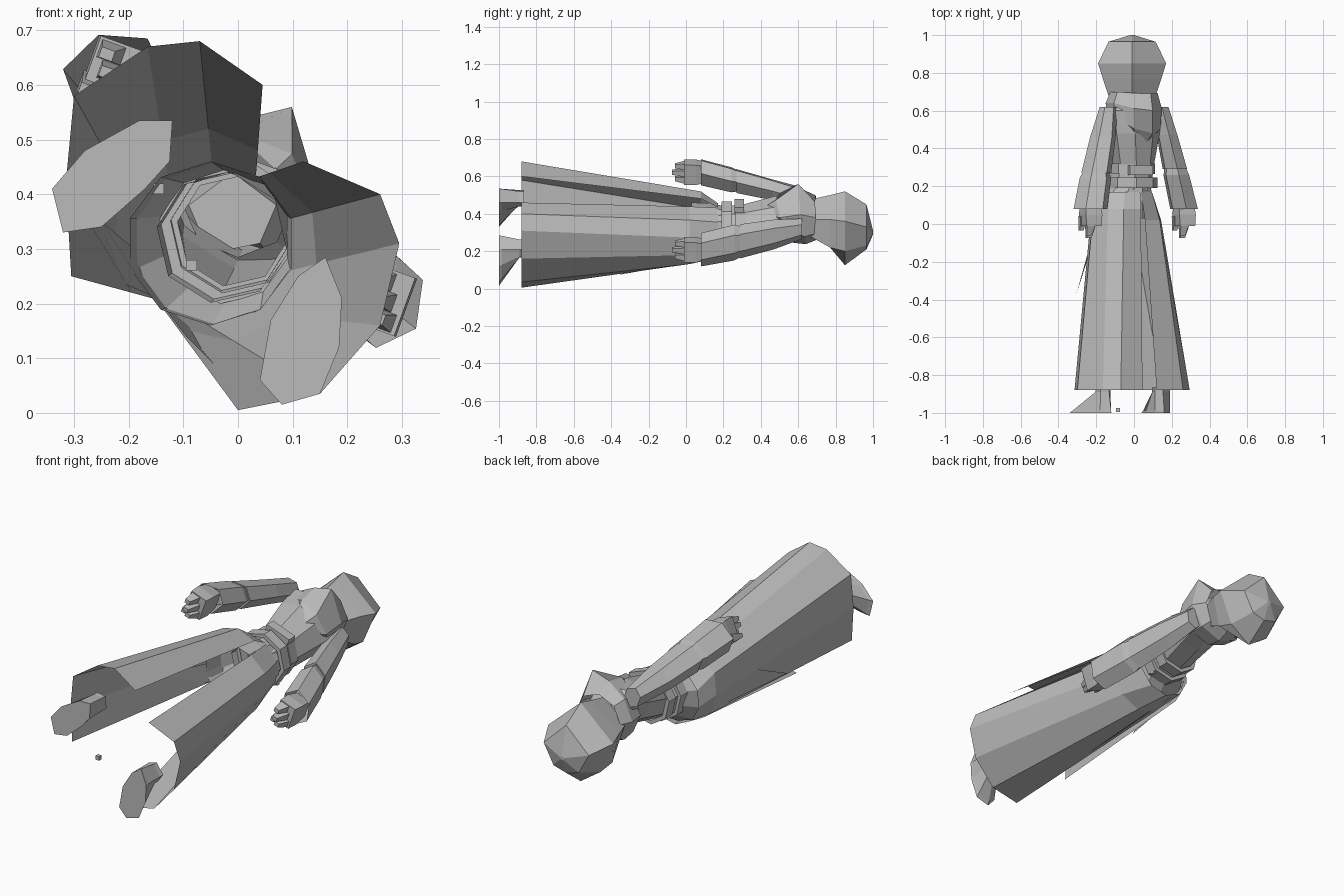
import bpy
import bmesh
from math import cos, sin, radians
from mathutils import Vector

cube = bpy.data.objects.get("Cube")
if cube:
    bpy.data.objects.remove(cube, do_unlink=True)

GREY = (0.5, 0.5, 0.5, 1)
cloth = bpy.data.materials.new("plain grey")
cloth.use_nodes = True
cloth.diffuse_color = GREY
shader = next(n for n in cloth.node_tree.nodes if n.type == 'BSDF_PRINCIPLED')
shader.inputs["Base Color"].default_value = GREY


def loft(name, rings, closed=True, start=True, end=True):
    """Skin a list of equal point rings with flat faces."""
    bm = bmesh.new()
    rows = [[bm.verts.new(p) for p in ring] for ring in rings]
    n = len(rows[0])
    for a, b in zip(rows, rows[1:]):
        for i in range(n if closed else n - 1):
            j = (i + 1) % n
            bm.faces.new((a[i], a[j], b[j], b[i]))
    if closed and start:
        bm.faces.new(rows[0][::-1])
    if closed and end:
        bm.faces.new(rows[-1])
    bmesh.ops.recalc_face_normals(bm, faces=bm.faces[:])
    mesh = bpy.data.meshes.new(name)
    bm.to_mesh(mesh)
    bm.free()
    mesh.materials.append(cloth)
    obj = bpy.data.objects.new(name, mesh)
    bpy.context.collection.objects.link(obj)
    return obj


def oval(x, y, z, rx, rz, tilt=0, n=8, phase=0.5):
    """Oval ring across the body axis, turned by tilt degrees."""
    t = radians(tilt)
    points = []
    for i in range(n):
        a = radians(360 * (i + phase) / n)
        u, v = rx * cos(a), rz * sin(a)
        points.append(Vector((x + u * cos(t) - v * sin(t), y,
                              z + u * sin(t) + v * cos(t))))
    return points


def box(name, x, y, z, sx, sy, sz, tilt=0):
    k = 0.707
    return loft(name, [oval(x, y + s * sy / 2, z, sx * k, sz * k, tilt, 4)
                       for s in (-1, 1)])


# Torso, belt and buckle
TURN = -32
loft("torso", [oval(-.03, .16, .32, .12, .12, TURN), oval(-.005, .3, .34, .11, .11, TURN),
               oval(0, .48, .38, .145, .11, TURN), oval(0, .6, .4, .16, .09, TURN),
               oval(0, .66, .38, .08, .07, TURN)], start=False)
for name, y, r in (("lower_belt", .19, .135), ("upper_belt", .265, .122)):
    loft(name, [oval(-.01, y + dy, .333, r - inset, r - inset, TURN)
                for dy, inset in ((0, .02), (0, 0), (.055, 0), (.055, .02))],
         start=False, end=False)
box("belt_plate", .035, .285, .443, .13, .05, .03, -20)

# Inner band that closes the skirt around the hips
loft("hip_band", [oval(-.05, .03, .31, .155, .15, 0, 10), oval(-.045, .13, .31, .147, .147, 0, 10),
                  oval(-.02, .21, .325, .115, .115, 0, 10)], start=False, end=False)


# Coat skirt: two flared panels, split at front and back
def panel(name, first, last, hip_y, flare, hem):
    n = len(hem)
    waist = []
    for i in range(n):
        a = radians(first + (last - first) * i / (n - 1))
        waist.append(Vector((-.045 + .147 * cos(a), .17, .31 + .147 * sin(a))))
    foot = [Vector((x, -.88, z)) for x, z in hem]
    hip = [w.lerp(f, flare) for w, f in zip(waist, foot)]
    for p in hip:
        p.y = hip_y
    loft(name, [waist, hip, foot], closed=False)


def sheet(name, top, bottom):
    return loft(name, [[Vector(p) for p in top], [Vector(p) for p in bottom]], closed=False)


panel("right_skirt_panel", 224, 58, .08, .28,
      [(-.305, .25), (-.315, .42), (-.3, .58), (-.165, .67), (-.07, .68), (.045, .6)])
panel("left_skirt_panel", 56, -134, .02, .25,
      [(.12, .46), (.26, .4), (.295, .31), (.26, .16), (.15, .035), (0, .005)])

# Short pointed flaps beside the front opening
sheet("left_front_flap", [(-.14, .15, .2), (-.09, .15, .165)],
      [(-.095, -.36, .14), (-.03, -.35, .075)])
sheet("right_front_flap", [(-.16, .15, .215), (-.19, .15, .3)],
      [(-.305, -.37, .28), (-.25, -.2, .35)])


# Sleeves and hands; each size is a pair of radii across the sleeve
def arm(side, tilt, shoulder, elbow, cuff, elbow_size, cuff_size):
    s, e, c = Vector(shoulder), Vector(elbow), Vector(cuff)
    ex, ez = elbow_size
    loft(side + "_upper_sleeve", [oval(*s, .045, .055, tilt, 6),
                                  oval(*s.lerp(e, .45), ex * .85, ez * .87, tilt, 6),
                                  oval(*e, ex, ez, tilt, 6)])
    loft(side + "_forearm_sleeve", [oval(*(e + Vector((0, .015, 0))), ex * .85, ez * .85, tilt, 6),
                                    oval(*e.lerp(c, .15), ex * 1.05, ez * 1.05, tilt, 6),
                                    oval(*c, *cuff_size, tilt, 6)], end=False)
    # Blocky palm, three stubby fingers and a thumb
    x, z = c.x, c.z
    loft(side + "_palm", [oval(x, c.y + .04, z, .055, .06, -20, 4),
                          oval(x, .05, z, .065, .08, -20, 4),
                          oval(x, -.01, z, .06, .08, -20, 4)])
    for i in (-1, 0, 1):
        loft(side + "_finger", [oval(x, 0, z + i * .038, .035, .026, -20, 4),
                                oval(x - .01, -.075 + abs(i) * .015, z + i * .034, .018, .014, -20, 4)])
    loft(side + "_thumb", [oval(x - .04, .04, z - .02, .028, .028, -20, 4),
                           oval(x - .05, -.035, z - .03, .014, .014, -20, 4)])


arm("right", 20, (-.135, .62, .49), (-.2, .27, .575), (-.23, .08, .622), (.083, .068), (.095, .074))
arm("left", -8, (.14, .62, .32), (.217, .29, .253), (.265, .08, .208), (.068, .092), (.078, .09))


# Boots: flat sole rising to an ankle stub over the heel
def boot(name, sole, x, z, r):
    heel = Vector((x, -.89, z))
    ground = [Vector((u, -1, v)) for u, v in sole]
    ankle = []
    for p in ground:
        d = Vector((p.x - x, 0, p.z - z))
        ankle.append(heel + d.normalized() * min(r, d.length))
    welt = [g.lerp(a, .12) for g, a in zip(ground, ankle)]
    loft(name, [ground, welt, ankle, [p + Vector((0, .025, 0)) for p in ankle]])


boot("right_boot", [(-.12, .535), (-.125, .46), (-.17, .41), (-.25, .34), (-.32, .33),
                    (-.34, .41), (-.28, .48), (-.18, .535)], -.16, .485, .045)
boot("left_boot", [(.16, .285), (.19, .21), (.185, .12), (.15, .035), (.08, .015),
                   (.04, .06), (.06, .17), (.11, .25)], .14, .215, .05)


# Hood: mirrored six-point rings, with a pointed brim over a recessed face
def hood_ring(y, back, w, side, wf, front, mid):
    c = -.01
    return [Vector((c + x, y, z)) for x, z in
            ((0, back), (w, side), (wf, front), (0, mid), (-wf, front), (-w, side))]


loft("hood", [hood_ring(.58, .44, .08, .38, .05, .31, .3),
              hood_ring(.68, .48, .125, .37, .09, .27, .31),
              hood_ring(.77, .5, .155, .37, .12, .22, .29),
              hood_ring(.85, .52, .18, .36, .11, .2, .125),
              hood_ring(.965, .45, .125, .33, .07, .23, .21),
              hood_ring(1.0, .31, .01, .3, .01, .29, .29)])

# Draped cowl: rings that sag at the back and pull into a peak
cowl = []
for y, r in ((.7, .125), (.64, .15), (.56, .14), (.53, .1)):
    ring = oval(0, y, .38, r, r * .95, 0, 8, 0)
    for p in ring:
        sag = max(0, (p.x + p.z - .38) / (r * 1.4))
        p.y -= .5 * sag * (.72 - y)
        if r > .145:
            p.x -= .008 * sag ** 3
            p.z += .085 * sag ** 5
    cowl.append(ring)
loft("cowl", cowl, start=False, end=False)

# Small loose cubes
for place in ((-.085, -.985, .27), (-.145, .1, .41), (.06, .22, .225)):
    box("small_cube", *place, .02, .02, .02)
